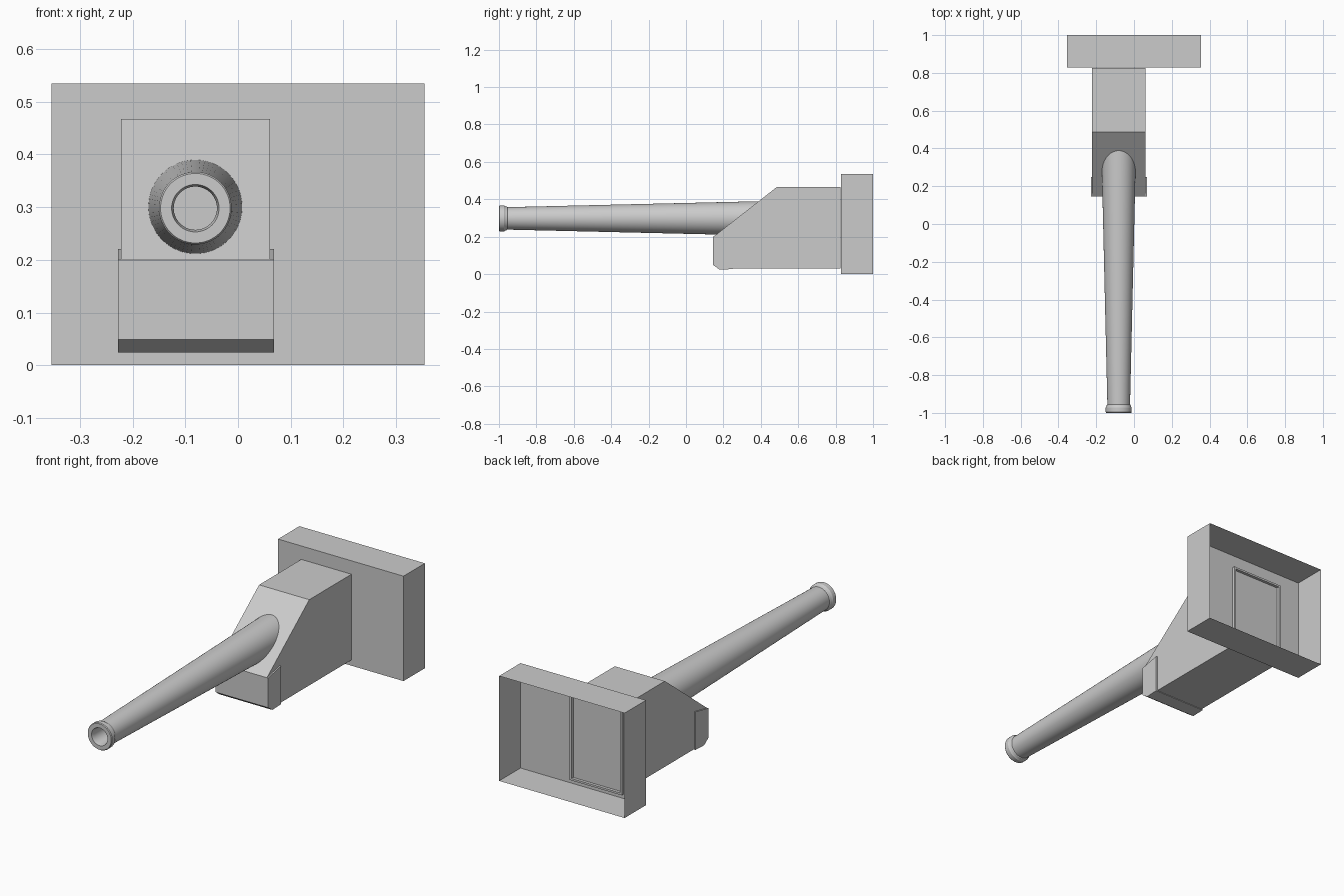
import bpy, bmesh, math

if "Cube" in bpy.data.objects:
    bpy.data.objects.remove(bpy.data.objects["Cube"])

grey = bpy.data.materials.new("plain grey")
grey.diffuse_color = (0.6, 0.6, 0.6, 1)
grey.use_nodes = True
grey.node_tree.nodes["Principled BSDF"].inputs["Base Color"].default_value = grey.diffuse_color


def finish(name, bm):
    bmesh.ops.recalc_face_normals(bm, faces=bm.faces)
    me = bpy.data.meshes.new(name)
    bm.to_mesh(me)
    bm.free()
    me.materials.append(grey)
    ob = bpy.data.objects.new(name, me)
    bpy.context.collection.objects.link(ob)
    return ob


def extrude_profile(name, pts, x0, x1):
    """Side profile of (y, z) points, extruded from x0 to x1."""
    bm = bmesh.new()
    a = [bm.verts.new((x0, y, z)) for y, z in pts]
    b = [bm.verts.new((x1, y, z)) for y, z in pts]
    bm.faces.new(a)
    bm.faces.new(b)
    for i in range(len(pts)):
        j = (i + 1) % len(pts)
        bm.faces.new((a[i], a[j], b[j], b[i]))
    return finish(name, bm)


def box(name, x0, x1, y0, y1, z0, z1):
    return extrude_profile(name, [(y0, z0), (y1, z0), (y1, z1), (y0, z1)], x0, x1)


# Mounting tray: thin-walled box, open at the back
PLATE_Y = 0.828
bm = bmesh.new()
front = [bm.verts.new((x, PLATE_Y, z)) for x, z in
         ((-0.354, 0), (0.354, 0), (0.354, 0.535), (-0.354, 0.535))]
back = [bm.verts.new((v.co.x, 1.0, v.co.z)) for v in front]
bm.faces.new(front)
for i in range(4):
    j = (i + 1) % 4
    bm.faces.new((front[i], back[i], back[j], front[j]))
tray = finish("mounting_tray", bm)
# outward normals for the open shell
if tray.data.polygons[0].normal.y > 0:
    tray.data.flip_normals()

# Sloped housing
extrude_profile("housing", [(0.147, 0.052), (0.182, 0.03), (PLATE_Y - 0.001, 0.03),
                            (PLATE_Y - 0.001, 0.467), (0.487, 0.467), (0.147, 0.2)],
                -0.222, 0.061)

# Slightly wider collar around the housing's lower front
extrude_profile("front_collar", [(0.145, 0.049), (0.18, 0.024), (0.25, 0.027),
                                 (0.25, 0.221), (0.145, 0.2)], -0.228, 0.068)

# Thin lip where the housing pokes through the tray
LX0, LX1, LZ0, LZ1, T = -0.228, 0.066, 0.022, 0.467, 0.01
for name, x0, x1, z0, z1 in (("lip_left", LX0, LX0 + T, LZ0, LZ1),
                             ("lip_right", LX1 - T, LX1, LZ0, LZ1),
                             ("lip_bottom", LX0 + T, LX1 - T, LZ0, LZ0 + T),
                             ("lip_top", LX0 + T, LX1 - T, LZ1 - T, LZ1)):
    box(name, x0, x1, PLATE_Y, PLATE_Y + 0.015, z0, z1)

# Barrel: lathe profile (radius, y) from the bore floor to the buried end
profile = [(0, -0.8), (0.041, -0.8), (0.041, -0.985), (0.045, -1.0),
           (0.066, -1.0), (0.069, -0.996), (0.069, -0.972), (0.065, -0.966),
           (0.063, -0.958), (0.06, -0.955), (0.093, 0.45), (0, 0.45)]
N = 64
bm = bmesh.new()
rings = []
for r, y in profile:
    n = N if r > 0 else 1
    rings.append([bm.verts.new((-0.081 + r * math.cos(2 * math.pi * k / N), y,
                                0.298 + r * math.sin(2 * math.pi * k / N)))
                  for k in range(n)])
for a, b in zip(rings, rings[1:]):
    for k in range(N):
        m = (k + 1) % N
        quad = [a[k % len(a)], a[m % len(a)], b[m % len(b)], b[k % len(b)]]
        bm.faces.new(list(dict.fromkeys(quad)))
barrel = finish("barrel", bm)
bpy.context.view_layer.objects.active = barrel
barrel.select_set(True)
bpy.ops.object.shade_smooth_by_angle(angle=math.radians(30))
